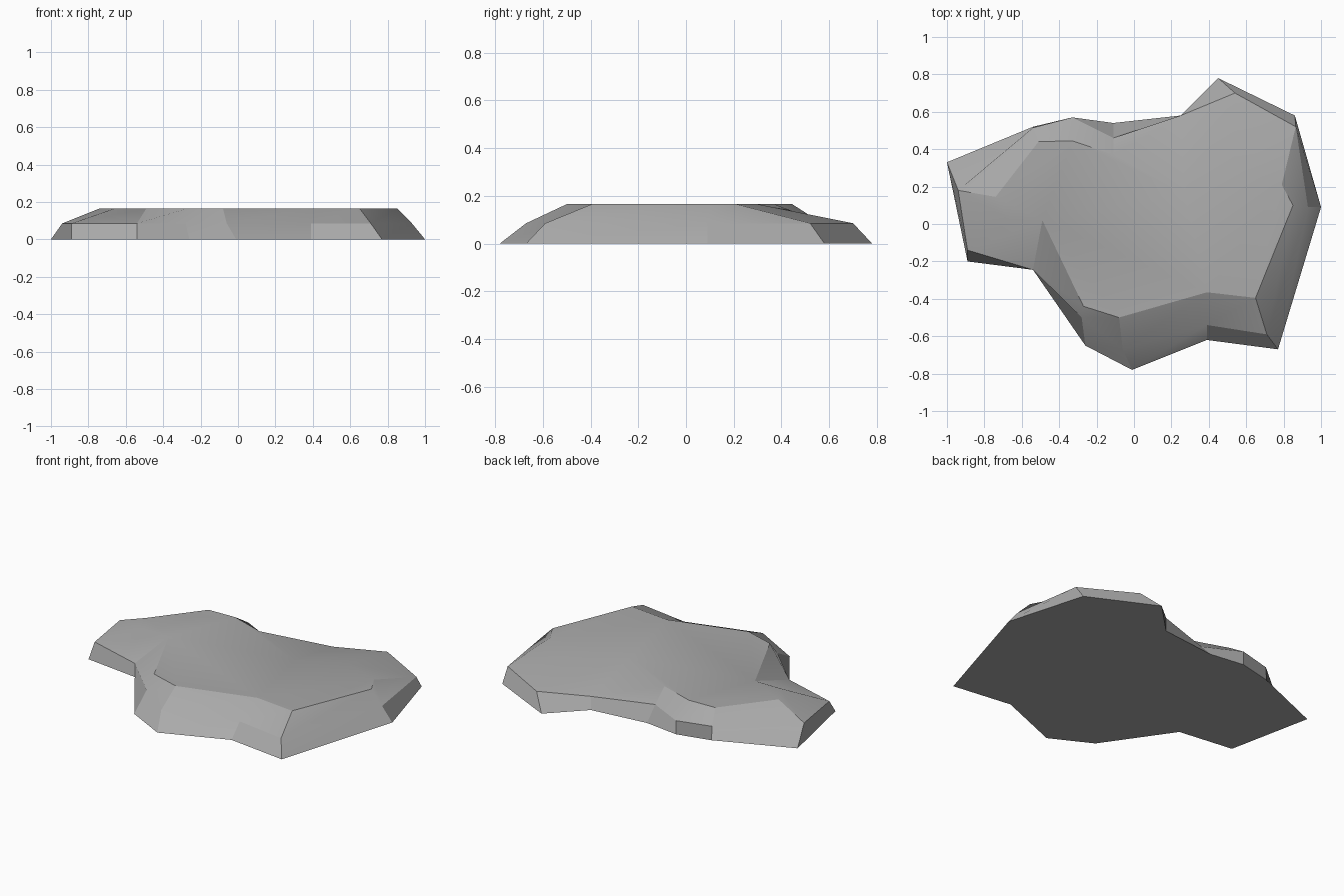
import bpy
import bmesh
from math import radians


def remove_default_cube():
    cube = bpy.data.objects.get("Cube")
    if cube:
        bpy.data.objects.remove(cube, do_unlink=True)


def make_material(name, color):
    material = bpy.data.materials.new(name)
    material.use_nodes = True
    material.diffuse_color = color
    shader = material.node_tree.nodes["Principled BSDF"]
    shader.inputs["Base Color"].default_value = color
    shader.inputs["Roughness"].default_value = 0.9
    return material


def add_ring(bm, outline, height):
    """Add one horizontal contour, given in hundredths of a unit."""
    return [bm.verts.new((x / 100, y / 100, height)) for x, y in outline]


def bridge(bm, lower, upper):
    """Join two contours with a band of quads."""
    count = len(lower)
    for i in range(count):
        j = (i + 1) % count
        bm.faces.new((lower[i], lower[j], upper[j], upper[i]))


# Contours of the slab, counter-clockwise from its left (+x) tip
ground_outline = [
    (100, 9), (86, 58), (45, 78), (25, 58), (-11, 54), (-33, 57), (-54, 52),
    (-100, 33), (-89, -20), (-54, -24.5), (-26, -65), (-1, -78), (39, -62), (77, -67),
]
shoulder_outline = [
    (93, 9), (86.5, 52), (54, 70), (25, 58), (-11, 46), (-33, 57), (-54, 51.5),
    (-94, 18), (-89, -14), (-54, -24.5), (-28, -50), (-6, -67), (39, -54), (71, -59),
]
top_outline = [
    (85, 10), (79, 21), (54, 30), (27, 16.5), (-11, 37), (-33, 44.5), (-51, 44),
    (-74, 14.5), (-66, 2), (-49, 2), (-27, -44), (-8, -50), (39, -36.5), (65, -39.5),
]

remove_default_cube()

# Rock slab: flat underside, two sloping bands and a flat top
bm = bmesh.new()
ground = add_ring(bm, ground_outline, 0)
shoulder = add_ring(bm, shoulder_outline, 0.085)
top = add_ring(bm, top_outline, 0.165)
bridge(bm, ground, shoulder)
bridge(bm, shoulder, top)
bm.faces.new(top)
bm.faces.new(reversed(ground))
bmesh.ops.recalc_face_normals(bm, faces=bm.faces)

mesh = bpy.data.meshes.new("rock_slab")
bm.to_mesh(mesh)
bm.free()
mesh.materials.append(make_material("stone grey", (0.4, 0.4, 0.4, 1)))

rock = bpy.data.objects.new("rock_slab", mesh)
bpy.context.collection.objects.link(rock)

# Soften the shallow edges and keep the steep ones crisp
bpy.ops.object.select_all(action="DESELECT")
rock.select_set(True)
bpy.context.view_layer.objects.active = rock
bpy.ops.object.shade_smooth_by_angle(angle=radians(20))
